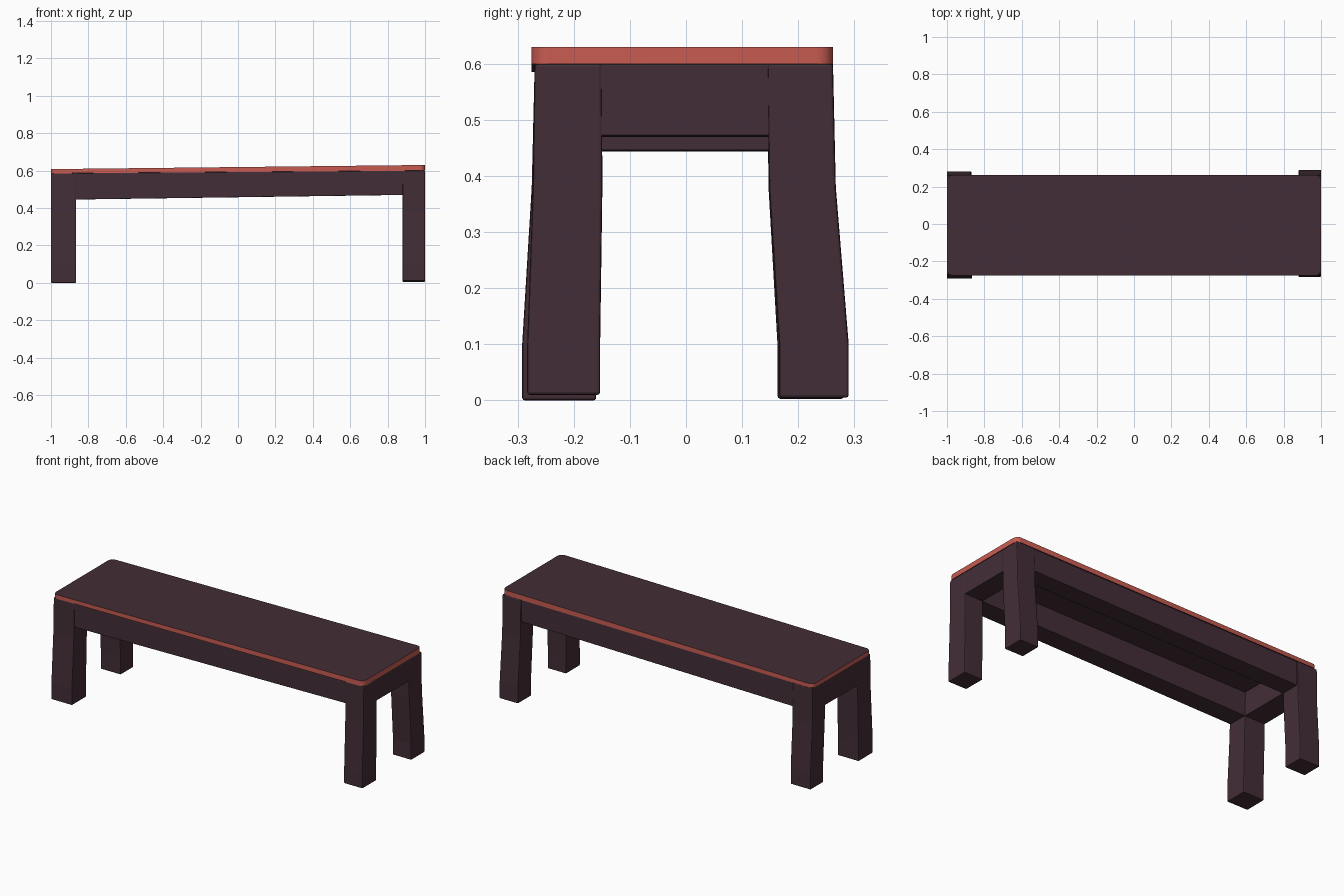
import bpy, bmesh, math

if "Cube" in bpy.data.objects:
    bpy.data.objects.remove(bpy.data.objects["Cube"])


def material(name, rgb):
    m = bpy.data.materials.new(name)
    m.diffuse_color = (*rgb, 1)
    m.use_nodes = True
    m.node_tree.nodes["Principled BSDF"].inputs["Base Color"].default_value = m.diffuse_color
    return m


dark = material("dark brown wood", (0.055, 0.027, 0.037))
red = material("red edge paint", (0.58, 0.107, 0.084))


def finish(bm, name, mats, bevel):
    bmesh.ops.recalc_face_normals(bm, faces=bm.faces)
    mesh = bpy.data.meshes.new(name)
    bm.to_mesh(mesh)
    bm.free()
    for m in mats:
        mesh.materials.append(m)
    ob = bpy.data.objects.new(name, mesh)
    bpy.context.collection.objects.link(ob)
    if bevel:
        mod = ob.modifiers.new("soft edges", 'BEVEL')
        mod.width = bevel
        mod.segments = 2
        mod.limit_method = 'ANGLE'
        mod.angle_limit = math.radians(40)
    return ob


def seat_under(x):
    # the whole bench top rises slightly to the right
    return 0.5925 + 0.0075 * x


def loft(name, rings, bevel=0.005):
    """Skin a stack of corner rings into a closed solid."""
    bm = bmesh.new()
    loops = [[bm.verts.new(p) for p in ring] for ring in rings]
    n = len(loops[0])
    for a, b in zip(loops, loops[1:]):
        for i in range(n):
            bm.faces.new((a[i], a[(i + 1) % n], b[(i + 1) % n], b[i]))
    bm.faces.new(loops[0])
    bm.faces.new(loops[-1])
    return finish(bm, name, [dark], bevel)


def rect(x0, x1, y0, y1, zf):
    return [(x, y, zf(x)) for x, y in ((x0, y0), (x1, y0), (x1, y1), (x0, y1))]


# Legs: straight at the top, flaring outward toward the floor
def leg(name, x0, x1, top, mid, foot, floor):
    rings = [rect(x0, x1, *foot, lambda x: floor),
             rect(x0, x1, *foot, lambda x: 0.10),
             rect(x0, x1, *mid, lambda x: 0.38),
             rect(x0, x1, *top, seat_under)]
    return loft(name, rings)


leg("front_left_leg", -1, -0.865, (-0.27, -0.15), (-0.275, -0.152), (-0.292, -0.16), 0.0)
leg("front_right_leg", 0.88, 1, (-0.27, -0.15), (-0.273, -0.149), (-0.283, -0.153), 0.01)
leg("back_left_leg", -1, -0.87, (0.145, 0.262), (0.147, 0.265), (0.163, 0.282), 0.003)
leg("back_right_leg", 0.88, 1, (0.145, 0.262), (0.148, 0.267), (0.166, 0.29), 0.005)


# Aprons: thick rails between the legs, following the sloping seat
def apron(name, x0, x1, y0, y1):
    low = lambda x: 0.4575 + 0.014 * x
    loft(name, [rect(x0, x1, y0, y1, low), rect(x0, x1, y0, y1, seat_under)], 0.003)


apron("front_apron", -0.87, 0.885, -0.268, -0.152)
apron("back_apron", -0.87, 0.885, 0.147, 0.258)
apron("left_apron", -0.998, -0.868, -0.155, 0.15)
apron("right_apron", 0.882, 0.998, -0.155, 0.15)

# Seat: rounded slab, dark faces with a red rim
bm = bmesh.new()
r = 0.03
outline = []
for k, (cx, cy) in enumerate(((1 - r, 0.262 - r), (-1 + r, 0.262 - r),
                              (-1 + r, -0.275 + r), (1 - r, -0.275 + r))):
    for i in range(6):
        a = math.pi / 2 * (k + i / 5)
        outline.append((cx + r * math.cos(a), cy + r * math.sin(a)))
low = [bm.verts.new((x, y, seat_under(x))) for x, y in outline]
high = [bm.verts.new((x, y, 0.619 + 0.011 * x)) for x, y in outline]
bm.faces.new(low)
bm.faces.new(high)
for i in range(len(outline)):
    j = (i + 1) % len(outline)
    f = bm.faces.new((low[i], low[j], high[j], high[i]))
    f.material_index = 1
seat = finish(bm, "seat", [dark, red], 0)

bpy.ops.object.select_all(action='DESELECT')
seat.select_set(True)
bpy.context.view_layer.objects.active = seat
bpy.ops.object.shade_smooth_by_angle(angle=math.radians(30))
